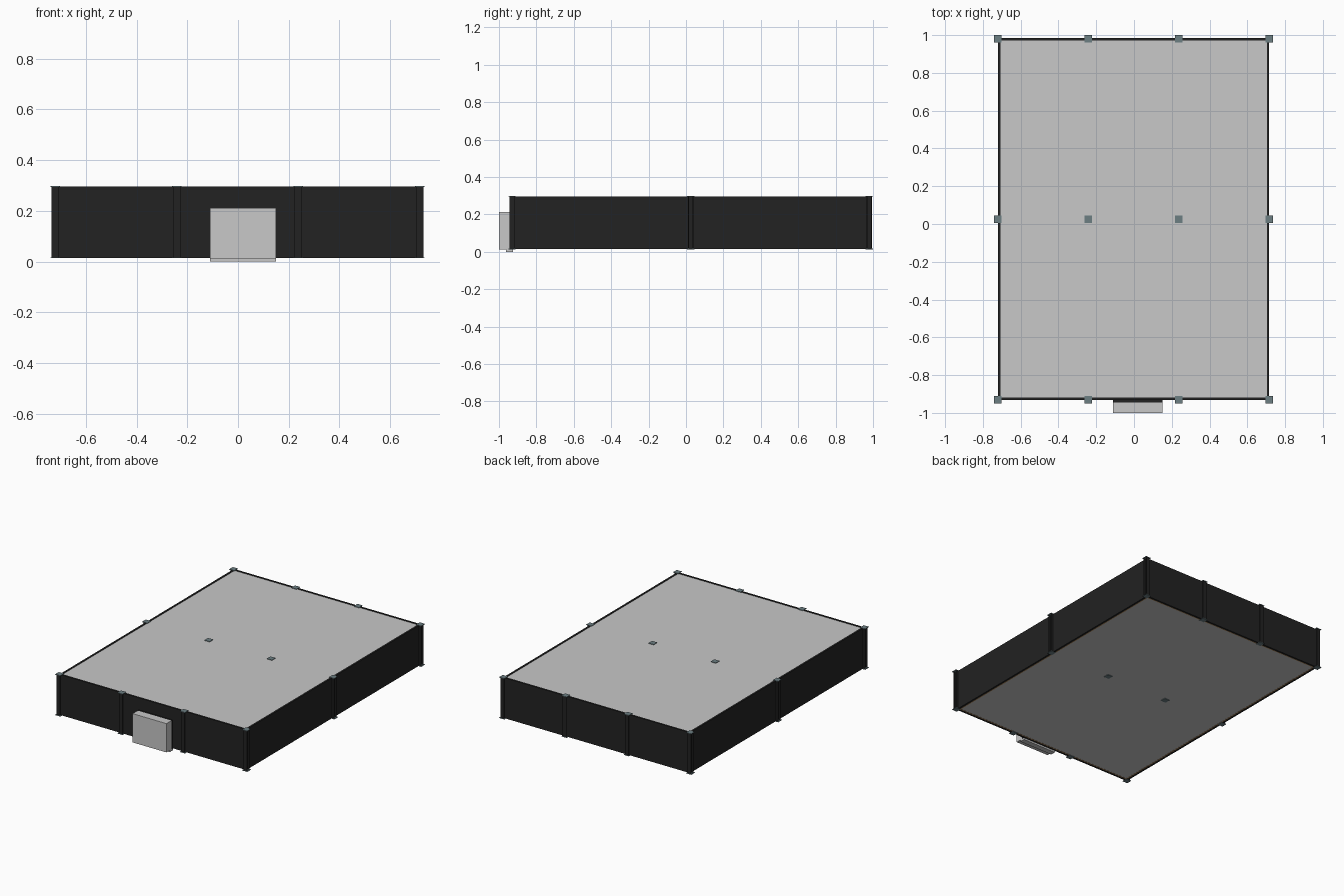
import bpy, bmesh

if "Cube" in bpy.data.objects:
    bpy.data.objects.remove(bpy.data.objects["Cube"])


def material(name, rgb):
    m = bpy.data.materials.new(name)
    m.diffuse_color = (*rgb, 1)
    m.use_nodes = True
    m.node_tree.nodes["Principled BSDF"].inputs["Base Color"].default_value = m.diffuse_color
    return m


GREY = material("light_grey", (0.58, 0.58, 0.58))
DARK = material("charcoal", (0.016, 0.016, 0.016))
STEEL = material("teal_grey", (0.15, 0.21, 0.225))
TAN = material("tan", (0.45, 0.26, 0.11))


def boxes(name, mat, *bounds):
    """One object made of boxes given as (x0, x1, y0, y1, z0, z1)."""
    bm = bmesh.new()
    for x0, x1, y0, y1, z0, z1 in bounds:
        verts = bmesh.ops.create_cube(bm, size=1)["verts"]
        for v in verts:
            v.co.x = x1 if v.co.x > 0 else x0
            v.co.y = y1 if v.co.y > 0 else y0
            v.co.z = z1 if v.co.z > 0 else z0
    me = bpy.data.meshes.new(name)
    bm.to_mesh(me)
    bm.free()
    me.materials.append(mat)
    ob = bpy.data.objects.new(name, me)
    bpy.context.collection.objects.link(ob)
    return ob


def ring(x0, x1, y0, y1, t, z0, z1):
    """Four butted walls of thickness t inside a rectangle."""
    return [(x0, x0 + t, y0, y1, z0, z1), (x1 - t, x1, y0, y1, z0, z1),
            (x0 + t, x1 - t, y0, y0 + t, z0, z1), (x0 + t, x1 - t, y1 - t, y1, z0, z1)]


CX = -0.002                      # building axis in x
X0, X1, Y0, Y1 = CX - 0.718, CX + 0.718, -0.932, 0.985
BOT, TOP = 0.014, 0.298

# outer walls with a thin inner lining
boxes("outer_walls", DARK, *ring(X0, X1, Y0, Y1, 0.013, BOT + 0.001, TOP - 0.002))
boxes("wall_lining", TAN,
      *ring(X0 + 0.013, X1 - 0.013, Y0 + 0.013, Y1 - 0.013, 0.008, BOT + 0.002, TOP - 0.015))

# floor and roof slabs
boxes("floor_slab", GREY, (X0 + 0.021, X1 - 0.021, Y0 + 0.021, Y1 - 0.021, BOT + 0.003, BOT + 0.015))
boxes("roof_slab", GREY, (X0 + 0.013, X1 - 0.013, Y0 + 0.013, Y1 - 0.013, TOP - 0.015, TOP - 0.005))

# H-section columns with cap and base plates, on a 4 x 3 grid
for i in range(4):
    for j in range(3):
        x = CX + (i - 1.5) * 0.479
        y = -0.930 + j * 0.955
        f, d, w = 0.014, 0.014, 0.004
        boxes("column", DARK,
              (x - f, x + f, y - d, y - d + w, BOT, TOP),
              (x - f, x + f, y + d - w, y + d, BOT, TOP),
              (x - w / 2, x + w / 2, y - d + w, y + d - w, BOT, TOP))
        h = 0.0195
        boxes("column_plates", STEEL,
              (x - h, x + h, y - h, y + h, TOP - 0.003, TOP + 0.0005),
              (x - h, x + h, y - h, y + h, BOT - 0.0005, BOT + 0.003))

# entrance: door panel, dark frame behind it and threshold
boxes("door_panel", GREY, (-0.11, 0.15, -1.0, -0.945, 0.012, 0.212))
boxes("door_frame", DARK, (-0.11, 0.15, -0.945, Y0, 0.012, 0.212))
boxes("door_threshold", GREY, (-0.11, 0.15, -0.963, -0.926, 0.0, 0.012))
